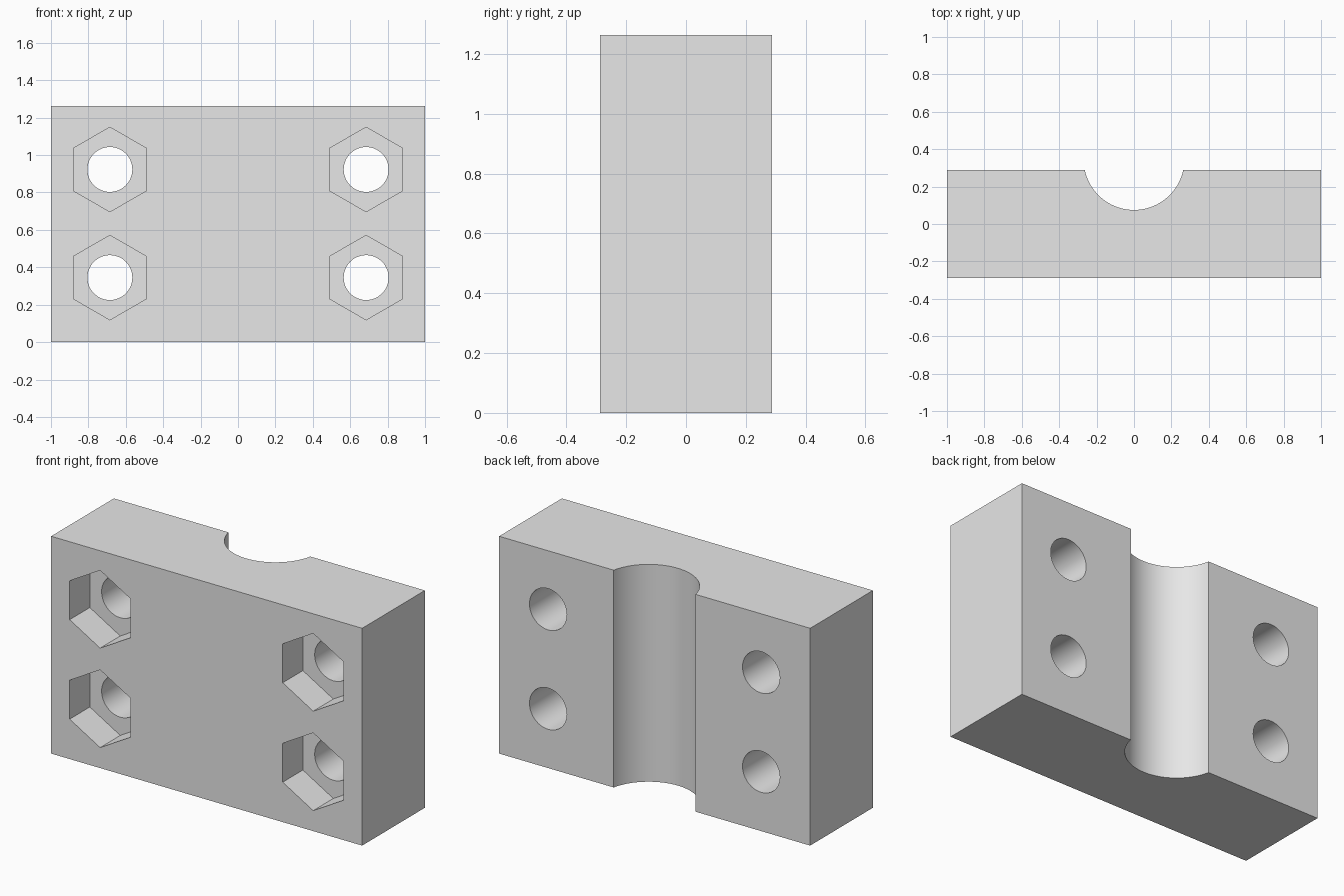
import bpy
import math

cube = bpy.data.objects.get("Cube")
if cube:
    bpy.data.objects.remove(cube, do_unlink=True)

WIDTH, DEPTH, HEIGHT = 2.0, 0.576, 1.263
FRONT = -DEPTH / 2
POCKET_DEPTH = 0.185

# Single plain grey
grey = bpy.data.materials.new("plain_grey")
grey.use_nodes = True
colour = (0.8, 0.8, 0.8, 1)
grey.diffuse_color = colour
grey.node_tree.nodes["Principled BSDF"].inputs["Base Color"].default_value = colour

# Main block
bpy.ops.mesh.primitive_cube_add(size=1, location=(0, 0, HEIGHT / 2))
block = bpy.context.object
block.name = "clamp_block"
block.scale = (WIDTH, DEPTH, HEIGHT)
bpy.ops.object.transform_apply(location=True, rotation=False, scale=True)
block.data.materials.append(grey)


def cut(name, sides, radius, length, location, rotation=(0, 0, 0)):
    """Subtract a prism from the block, then discard the cutter."""
    bpy.ops.mesh.primitive_cylinder_add(vertices=sides, radius=radius, depth=length,
                                        location=location, rotation=rotation)
    cutter = bpy.context.object
    cutter.name = name
    cutter.hide_render = True
    cutter.data.materials.append(grey)
    mod = block.modifiers.new(name, 'BOOLEAN')
    mod.operation = 'DIFFERENCE'
    mod.solver = 'EXACT'
    mod.object = cutter
    bpy.context.view_layer.objects.active = block
    bpy.ops.object.modifier_apply(modifier=mod.name)
    bpy.data.objects.remove(cutter, do_unlink=True)


# Rod groove along the back
cut("rod_groove", 96, 0.269, HEIGHT * 2, (0, 0.344, HEIGHT / 2))

# Bolt holes with hexagonal nut pockets, points up
along_y = (math.pi / 2, 0, 0)
for x in (-0.685, 0.685):
    for z in (0.345, 0.923):
        cut("bolt_hole", 48, 0.12, DEPTH * 2, (x, 0, z), along_y)
        cut("nut_pocket", 6, 0.226, POCKET_DEPTH * 2, (x, FRONT, z), along_y)

# Smooth the round walls and keep the edges sharp
bpy.ops.object.select_all(action='DESELECT')
block.select_set(True)
bpy.context.view_layer.objects.active = block
bpy.ops.object.shade_smooth_by_angle(angle=math.radians(30))
